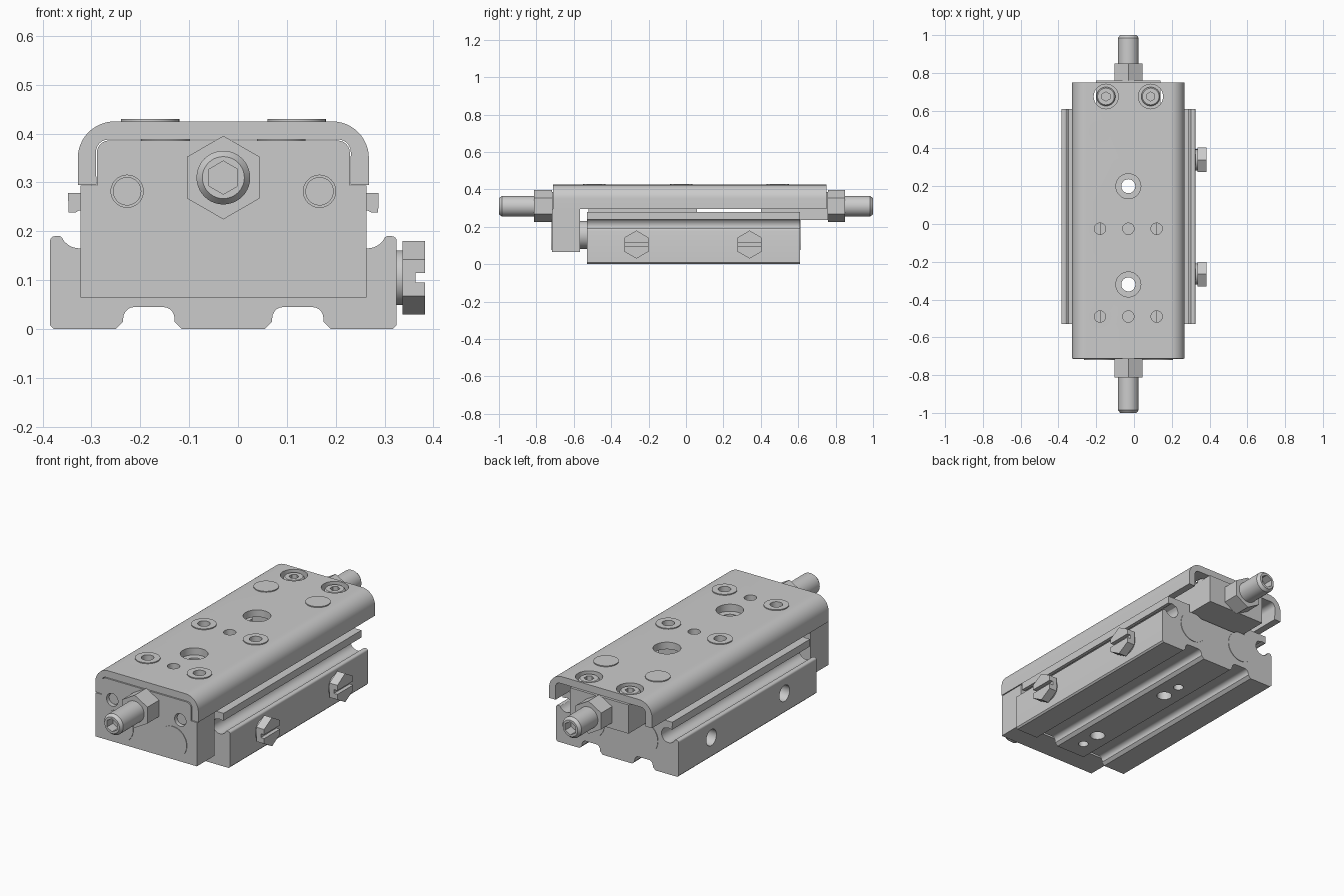
import bpy, bmesh, math
from mathutils import Vector

if "Cube" in bpy.data.objects:
    bpy.data.objects.remove(bpy.data.objects["Cube"])

CX = -0.03          # symmetry axis of the slide (side screws offset the bounding box)
AXES = {'X': ((1, 0, 0), (0, 1, 0), (0, 0, 1)),
        'Y': ((0, 1, 0), (1, 0, 0), (0, 0, 1)),
        'Z': ((0, 0, 1), (1, 0, 0), (0, 1, 0))}


def finish(name, bm):
    bmesh.ops.recalc_face_normals(bm, faces=bm.faces[:])
    me = bpy.data.meshes.new(name)
    bm.to_mesh(me)
    bm.free()
    ob = bpy.data.objects.new(name, me)
    bpy.context.collection.objects.link(ob)
    return ob


def loft(name, rings):
    """Skin a list of equal closed rings and cap both ends."""
    bm = bmesh.new()
    vs = [[bm.verts.new(p) for p in r] for r in rings]
    n = len(vs[0])
    for a, b in zip(vs, vs[1:]):
        for i in range(n):
            j = (i + 1) % n
            bm.faces.new((a[i], a[j], b[j], b[i]))
    bm.faces.new(vs[0])
    bm.faces.new(vs[-1])
    return finish(name, bm)


def extrude(name, half, y0, y1):
    """Half outline (offset from axis, z), mirrored about CX, extruded along y."""
    pts = [(CX + u, z) for u, z in half] + [(CX - u, z) for u, z in reversed(half)]
    return loft(name, [[(x, y, z) for x, z in pts] for y in (y0, y1)])


def turned(name, at, axis, prof, n=40):
    """Stack of (distance, radius) rings along an axis; n=6 gives hexagons."""
    w, u, v = (Vector(a) for a in AXES[axis])
    rings = []
    for t, r in prof:
        rings.append([Vector(at) + w * t
                      + u * r * math.cos(math.pi / 2 + 2 * math.pi * i / n)
                      + v * r * math.sin(math.pi / 2 + 2 * math.pi * i / n) for i in range(n)])
    return loft(name, rings)


def rod(name, at, axis, r, t0, t1, n=40):
    return turned(name, at, axis, [(t0, r), (t1, r)], n)


def box(name, x0, x1, y0, y1, z0, z1):
    return loft(name, [[(x0, y0, z), (x1, y0, z), (x1, y1, z), (x0, y1, z)] for z in (z0, z1)])


def cut(ob, cutters):
    for c in cutters:
        c.hide_render = True
        m = ob.modifiers.new("cut", 'BOOLEAN')
        m.operation, m.solver, m.object = 'DIFFERENCE', 'EXACT', c
        bpy.context.view_layer.objects.active = ob
        bpy.ops.object.modifier_apply(modifier=m.name)
        bpy.data.objects.remove(c)


def arc(cu, cz, r, a0, a1, n=10):
    return [(cu + r * math.cos(math.radians(a0 + (a1 - a0) * i / n)),
             cz + r * math.sin(math.radians(a0 + (a1 - a0) * i / n))) for i in range(n + 1)]


SIDE_Y = (-0.265, 0.34)
BOLT_Y = (-0.32, 0.20)

# body: extruded rail with underside grooves, side slots and a central channel
half = ([(0.085, 0), (0.1, 0.015)] + arc(0.123, 0.022, 0.023, 180, 90, 5)
        + arc(0.182, 0.022, 0.023, 90, 0, 5) + [(0.205, 0.015), (0.22, 0)]
        + [(0.347, 0), (0.355, 0.008)] + arc(0.345, 0.18, 0.01, 0, 90, 4)
        + [(0.335, 0.19)] + arc(0.295, 0.205, 0.04, -25, -225, 14)
        + [(0.295, 0.243), (0.302, 0.239), (0.317, 0.239), (0.318, 0.278), (0.18, 0.278), (0.18, 0.225)])
body = extrude("body", half, -0.53, 0.61)
cuts = []
for y in BOLT_Y:
    cuts.append(rod("c", (CX, y, 0), 'Z', 0.037, -0.1, 0.5))
for y in (-0.43, 0.31):
    cuts.append(rod("c", (CX, y, 0), 'Z', 0.025, -0.1, 0.1))
for y in SIDE_Y:
    cuts.append(rod("c", (CX - 0.355, y, 0.105), 'X', 0.042, -0.1, 0.09))
cut(body, cuts)

# end plate: wide foot, narrow shoulders that fit inside the table
plate = extrude("end_plate", [(0.293, 0.065), (0.293, 0.294), (0.259, 0.294)]
                + arc(0.234, 0.361, 0.025, 0, 90, 6), -0.716, -0.568)
cut(plate, [rod("c", (CX + s * 0.197, -0.716, 0.282), 'Y', 0.033, -0.1, 0.06) for s in (-1, 1)])

# sliding table: thin U channel with rounded shoulders
table = extrude("table", arc(0.223, 0.35, 0.075, 90, 0, 12) + [(0.298, 0.295), (0.26, 0.295)]
                + arc(0.235, 0.362, 0.026, 0, 90, 6), -0.711, 0.75)
cuts = [rod("c", (CX, y, 0.4), 'Z', 0.066, -0.1, 0.1) for y in BOLT_Y]
for y in (-0.49, -0.025):
    for dx in (-0.15, 0, 0.15):
        cuts.append(rod("c", (CX + dx, y, 0.4), 'Z', 0.03, -0.1, 0.1))
for s in (-1, 1):
    cuts.append(rod("c", (CX + s * 0.1185, 0.675, 0.4), 'Z', 0.065, -0.1, 0.1))
cut(table, cuts)

# guide block in the channel under the table, and the rear stop block
guide = box("guide_block", CX - 0.15, CX + 0.15, -0.52, 0.06, 0.235, 0.386)
cut(guide, [rod("c", (CX, BOLT_Y[0], 0.3), 'Z', 0.037, -0.3, 0.3)]
    + [rod("c", (CX + dx, y, 0.39), 'Z', 0.03, -0.07, 0.1)
       for dx in (-0.14, 0, 0.14) for y in (-0.49, -0.025) if dx == 0])
box("rear_stop_block", CX - 0.17, CX + 0.17, 0.40, 0.76, 0.236, 0.386)

for s, side in ((-1, "left"), (1, "right")):
    x = CX + s * 0.155
    # pistons, bore caps
    rod(f"piston_rod_{side}", (x, 0, 0.157), 'Y', 0.075, -0.6, -0.5)
    rod(f"plate_cap_{side}", (x, 0, 0.157), 'Y', 0.081, -0.719, -0.70)
    rod(f"bore_cap_{side}", (x, 0, 0.157), 'Y', 0.081, 0.6, 0.613)
    # raised bushings on the table, plain pad at the rear
    for i, y in enumerate((-0.49, -0.025)):
        ring = rod(f"bushing_{side}_{i}", (CX + s * 0.15, y, 0), 'Z', 0.06, 0.39, 0.43)
        cut(ring, [rod("c", (CX + s * 0.15, y, 0), 'Z', 0.03, 0.3, 0.5)])
    rod(f"pad_{side}", (CX + s * 0.15, 0.49, 0), 'Z', 0.06, 0.41, 0.43)
    # socket screws holding the stop block
    at = (CX + s * 0.1185, 0.675, 0)
    screw = turned(f"table_screw_{side}", at, 'Z', [(0.38, 0.05), (0.412, 0.05), (0.418, 0.044)])
    cut(screw, [rod("c", at, 'Z', 0.024, 0.395, 0.5, 6)])
    # plate screws inside their holes
    rod(f"plate_screw_{side}", (CX + s * 0.197, 0, 0.282), 'Y', 0.029, -0.70, -0.64)

# adjusting studs with hex sockets and lock nuts at both ends
for s, end, nut in ((-1, "front", (0.716, 0.812)), (1, "rear", (0.76, 0.85))):
    at = (CX, 0, 0.31)
    stud = turned(f"stud_{end}", at, 'Y',
                  [(s * 0.58, 0.055), (s * 0.985, 0.055), (s * 1.0, 0.043)])
    cut(stud, [rod("c", at, 'Y', 0.034, s * 0.95, s * 1.1, 6)])
    rod(f"lock_nut_{end}", at, 'Y', 0.0855, s * nut[0], s * nut[1], 6)

# slotted hex plugs on the right side
for i, y in enumerate(SIDE_Y):
    at = (0, y, 0.105)
    rod(f"plug_collar_{i}", at, 'X', 0.056, 0.31, 0.34)
    head = rod(f"plug_head_{i}", at, 'X', 0.075, 0.337, 0.383, 6)
    cut(head, [box("c", 0.363, 0.5, y - 0.2, y + 0.2, 0.095, 0.115)])

# smooth round faces, keep edges sharp
bpy.ops.object.select_all(action='SELECT')
bpy.context.view_layer.objects.active = body
bpy.ops.object.shade_smooth_by_angle(angle=math.radians(30))
